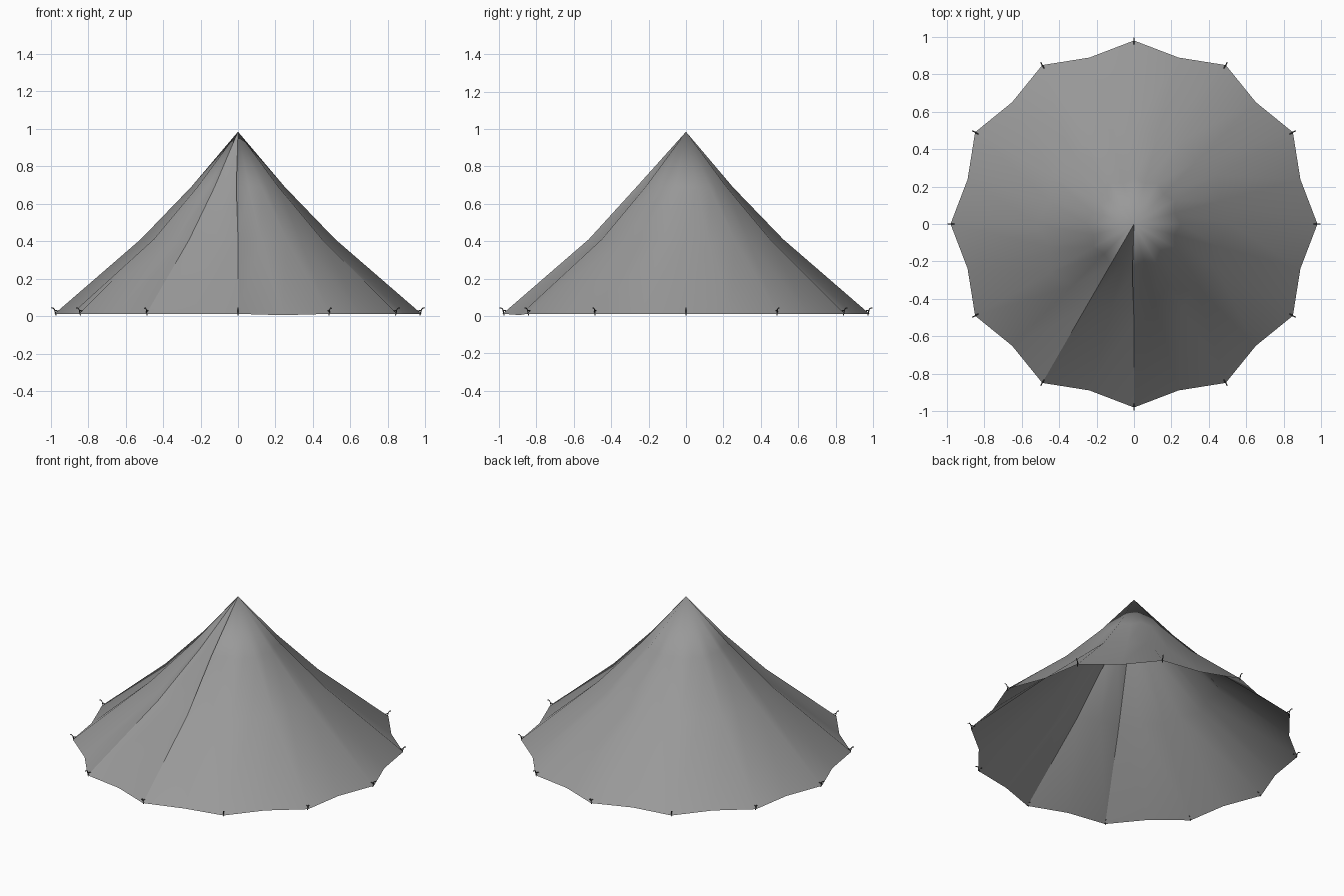
import bpy
import bmesh
from math import sin, cos, radians
from mathutils import Vector

if "Cube" in bpy.data.objects:
    bpy.data.objects.remove(bpy.data.objects["Cube"], do_unlink=True)


def make_material(name, grey):
    mat = bpy.data.materials.new(name)
    mat.use_nodes = True
    colour = (grey, grey, grey, 1)
    mat.diffuse_color = colour
    bsdf = next(n for n in mat.node_tree.nodes if n.type == 'BSDF_PRINCIPLED')
    bsdf.inputs["Base Color"].default_value = colour
    return mat


canvas_grey = make_material("canvas grey", 0.32)
peg_grey = make_material("dark metal", 0.06)

APEX = Vector((0, 0, 0.985))
# ridge radius, height, valley radius relative to the ridge
RINGS = [(0.98, 0.012, 0.939), (0.52, 0.41, 0.90), (0.25, 0.69, 0.90)]


def polar(radius, degrees, z):
    a = radians(degrees)
    return Vector((radius * cos(a), radius * sin(a), z))


def make_canvas(name, start, panels, overlap=False):
    """Scalloped cone sector: a ridge every 30 degrees, a valley between."""
    bm = bmesh.new()
    apex = bm.verts.new(APEX)
    columns = []
    for i in range(panels * 2 + 1):
        column = []
        for level, (radius, z, valley) in enumerate(RINGS):
            r = radius * (valley if i % 2 else 1)
            angle = start + 15 * i
            if overlap and i == 0 and level == 2:
                # loose door edge stands slightly proud of its neighbour
                r, angle = r + 0.015, angle - 2
            if overlap and i == 1 and level == 0:
                z -= 0.007
            column.append(bm.verts.new(polar(r, angle, z)))
        columns.append(column + [apex])
    for a, b in zip(columns, columns[1:]):
        for k in range(len(RINGS)):
            corners = [a[k], b[k], b[k + 1], a[k + 1]]
            bm.faces.new(list(dict.fromkeys(corners)))
    for face in bm.faces:
        face.smooth = True
    mesh = bpy.data.meshes.new(name)
    bm.to_mesh(mesh)
    bm.free()
    mesh.materials.append(canvas_grey)
    obj = bpy.data.objects.new(name, mesh)
    bpy.context.collection.objects.link(obj)


make_canvas("tent_canvas", -90, 11, overlap=True)
make_canvas("door_panel", -120, 1)


def make_peg(index):
    """Hooked stake with a cord reaching back to the canvas corner."""
    angle = 30 * index
    curve = bpy.data.curves.new(f"tent_peg_{index + 1}", 'CURVE')
    curve.dimensions = '3D'
    curve.bevel_depth = 0.003
    curve.bevel_resolution = 0
    curve.use_fill_caps = True
    stake = [(0.972, 0.004), (0.98, 0.036), (0.989, 0.044), (0.997, 0.042)]
    cord = [(0.98, 0.03), (0.955, 0.027)]
    for path in (stake, cord):
        spline = curve.splines.new('POLY')
        spline.points.add(len(path) - 1)
        for point, (r, z) in zip(spline.points, path):
            point.co = (*polar(r, angle, z), 1)
    curve.materials.append(peg_grey)
    obj = bpy.data.objects.new(curve.name, curve)
    bpy.context.collection.objects.link(obj)


for n in range(12):
    make_peg(n)
